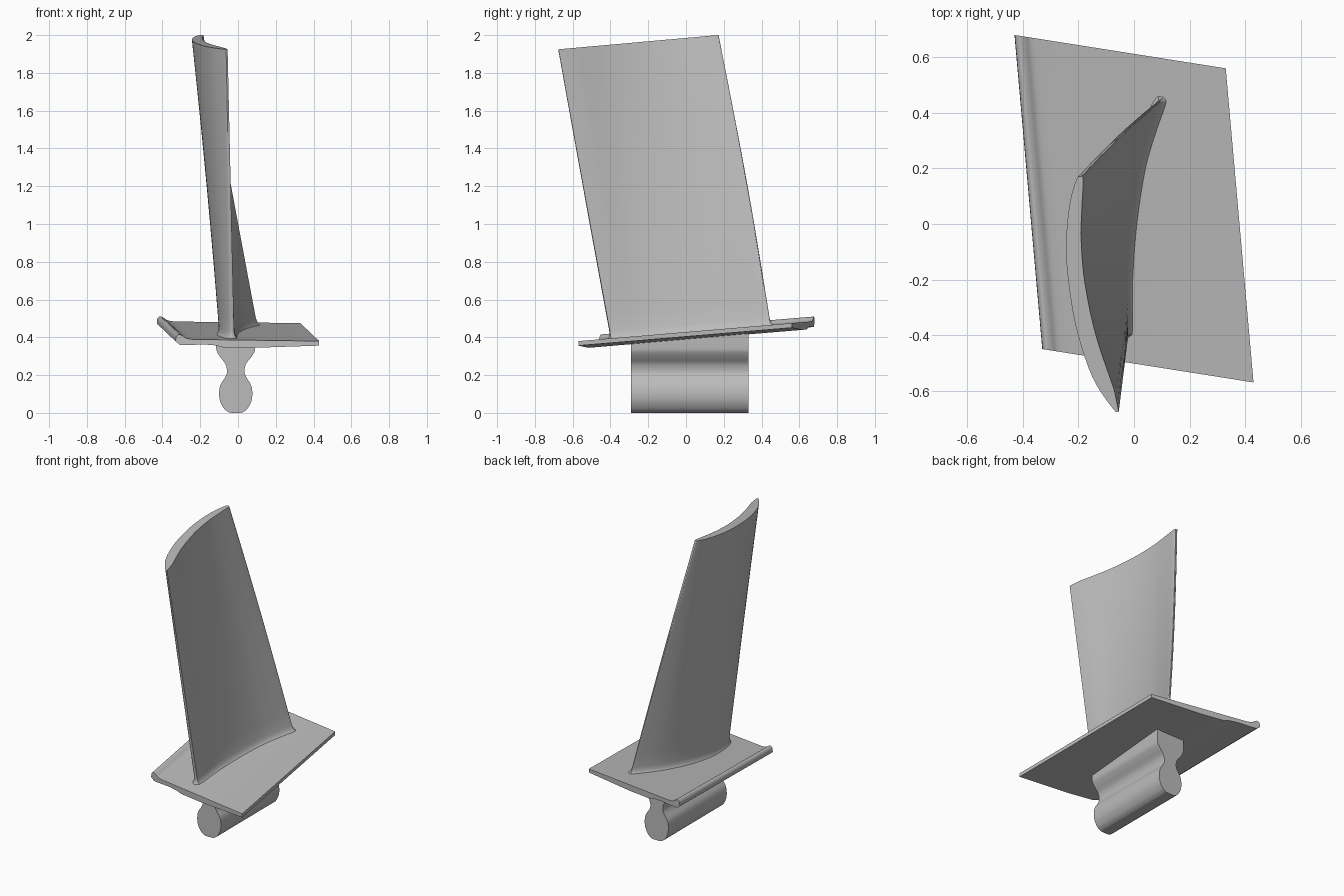
import bpy, bmesh, math
from mathutils import Vector

if "Cube" in bpy.data.objects:
    bpy.data.objects.remove(bpy.data.objects["Cube"])

metal = bpy.data.materials.new("grey metal")
metal.diffuse_color = (0.5, 0.5, 0.5, 1)
metal.use_nodes = True
metal.node_tree.nodes["Principled BSDF"].inputs["Base Color"].default_value = metal.diffuse_color


def deck(y):
    """Height of the sloping platform surface."""
    return 0.428 + 0.084 * y


def spline(pts, n):
    """Smooth curve through the points, n steps per span."""
    p = [Vector(q) for q in pts]
    p = [2 * p[0] - p[1]] + p + [2 * p[-1] - p[-2]]
    out = []
    for i in range(1, len(p) - 2):
        a, b, c, d = p[i - 1:i + 3]
        for k in range(n):
            t = k / n
            out.append(0.5 * (2 * b + (c - a) * t + (2 * a - 5 * b + 4 * c - d) * t ** 2
                              + (3 * b - a - 3 * c + d) * t ** 3))
    return out + [p[-2]]


def loft(name, rings, angle=35):
    """Closed solid skinned through matching rings of points."""
    bm = bmesh.new()
    vs = [[bm.verts.new(p) for p in ring] for ring in rings]
    n = len(rings[0])
    for lo, hi in zip(vs, vs[1:]):
        for i in range(n):
            j = (i + 1) % n
            bm.faces.new((lo[i], lo[j], hi[j], hi[i]))
    bm.faces.new(vs[0])
    bm.faces.new(vs[-1])
    bmesh.ops.recalc_face_normals(bm, faces=bm.faces)
    me = bpy.data.meshes.new(name)
    bm.to_mesh(me)
    bm.free()
    me.materials.append(metal)
    ob = bpy.data.objects.new(name, me)
    bpy.context.collection.objects.link(ob)
    bpy.ops.object.select_all(action='DESELECT')
    ob.select_set(True)
    bpy.context.view_layer.objects.active = ob
    bpy.ops.object.shade_smooth_by_angle(angle=math.radians(angle))
    return ob


# Platform: cross-section with a rolled lip, swept along a skewed direction
section = spline([(0.0, -0.012), (0.003, 0.012), (0.02, 0.025), (0.045, 0.02),
                  (0.075, 0.006), (0.12, 0.0)], 4)
section = [tuple(p) for p in section] + [
    (1, 0), (1, -0.024), (0.55, -0.04), (0.33, -0.04), (0.28, -0.03),
    (0.2, -0.026), (0.08, -0.03), (0.03, -0.03)]


def platform_ring(t):
    ring = []
    for s, h in section:
        x = -0.33 + 0.76 * s - 0.1 * t
        y = -0.45 - 0.12 * s + 1.13 * t
        ring.append((x, y, deck(y) + h))
    return ring


loft("platform", [platform_ring(0), platform_ring(1)])

# Root: mirrored bulb-and-neck profile extruded front to back
half = spline([(0.035, 0.002), (0.06, 0.02), (0.082, 0.06), (0.088, 0.105), (0.08, 0.15),
               (0.055, 0.19), (0.046, 0.22), (0.055, 0.26), (0.082, 0.295),
               (0.1, 0.325), (0.104, 0.35)], 4)
half = [(0.02, 0)] + [tuple(p) for p in half]


def root_ring(y):
    top = deck(y) - 0.02
    side = half + [(0.104, top)]
    return [(-0.012 + x, y, z) for x, z in side] + \
           [(-0.012 - x, y, z) for x, z in reversed(side)]


loft("root", [root_ring(-0.29), root_ring(0.33)])

# Airfoil: convex back, concave face, rounded edges, at base and tip
base = spline([(-0.02, -0.395), (-0.045, -0.39), (-0.078, -0.3), (-0.098, -0.15),
               (-0.09, 0.0), (-0.055, 0.15), (0.005, 0.3), (0.085, 0.435),
               (0.098, 0.445), (0.1, 0.43), (0.065, 0.33), (0.028, 0.2),
               (-0.003, 0.0), (-0.018, -0.2), (-0.018, -0.33)], 5)
tip = spline([(-0.055, -0.675), (-0.075, -0.665), (-0.15, -0.55), (-0.21, -0.365),
              (-0.24, -0.17), (-0.243, -0.04), (-0.23, 0.08), (-0.207, 0.16),
              (-0.195, 0.17), (-0.183, 0.16), (-0.188, 0.05), (-0.19, -0.06),
              (-0.177, -0.21), (-0.137, -0.4), (-0.07, -0.6)], 5)


def blade_ring(t, flare=0.0):
    ring = []
    n = len(base)
    for i in range(n):
        a, b = base[i], tip[i]
        tangent = base[(i + 1) % n] - base[i - 1]
        out = Vector((-tangent.y, tangent.x)).normalized() * flare
        p = a.lerp(b, t) + out
        p.y += 0.012 * math.sin(math.pi * t) * (a.y + 0.4) / 0.85
        low, high = deck(p.y) - 0.005, 1.985 + 0.089 * b.y
        ring.append((p.x, p.y, low + (high - low) * t))
    return ring


rings = [blade_ring(0, 0.018), blade_ring(0.006, 0.01), blade_ring(0.014, 0.004),
         blade_ring(0.028)]
rings += [blade_ring(k / 12) for k in range(1, 13)]
loft("blade", rings, 40)
